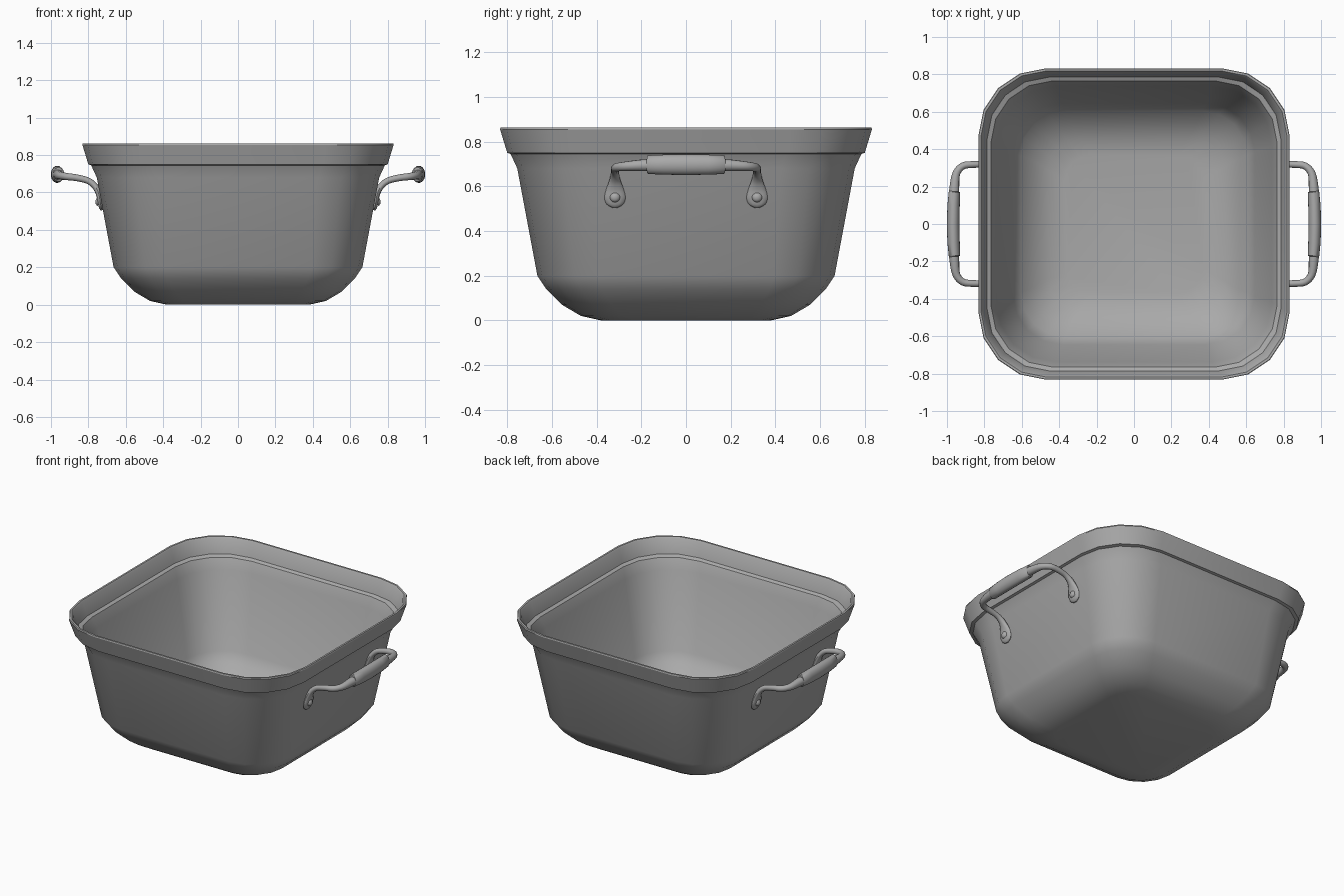
import bpy
import bmesh
from math import sin, cos, pi, radians
from mathutils import Vector

cube = bpy.data.objects.get("Cube")
if cube:
    bpy.data.objects.remove(cube)

metal = bpy.data.materials.new("grey metal")
metal.use_nodes = True
GREY = (0.4, 0.4, 0.4, 1)
metal.diffuse_color = GREY
metal.node_tree.nodes["Principled BSDF"].inputs["Base Color"].default_value = GREY


def loft(name, rings, angle=30, mirror=None):
    """Skin a list of equal rings, cap both ends, shade smooth."""
    bm = bmesh.new()
    loops = [[bm.verts.new(p) for p in ring] for ring in rings]
    n = len(loops[0])
    for a, b in zip(loops, loops[1:]):
        for i in range(n):
            j = (i + 1) % n
            bm.faces.new((a[i], a[j], b[j], b[i]))
    bm.faces.new(loops[0][::-1])
    bm.faces.new(loops[-1])
    bmesh.ops.recalc_face_normals(bm, faces=bm.faces)
    mesh = bpy.data.meshes.new(name)
    bm.to_mesh(mesh)
    bm.free()
    mesh.materials.append(metal)
    obj = bpy.data.objects.new(name, mesh)
    bpy.context.collection.objects.link(obj)
    bpy.ops.object.select_all(action="DESELECT")
    obj.select_set(True)
    bpy.context.view_layer.objects.active = obj
    bpy.ops.object.shade_smooth_by_angle(angle=radians(angle))
    if mirror:
        mod = obj.modifiers.new("mirror", "MIRROR")
        mod.use_axis = mirror
        mod.use_mirror_merge = False
    return obj


def rounded_square(half, radius, z, steps=4):
    c = half - radius
    ring = []
    for q, (sx, sy) in enumerate(((1, 1), (-1, 1), (-1, -1), (1, -1))):
        for k in range(steps + 1):
            t = (q + k / steps) * pi / 2
            ring.append((sx * c + radius * cos(t), sy * c + radius * sin(t), z))
    return ring


# Pot: outside from the base to the rim, then inside down to the floor
outside = [(0.38, 0.15, 0), (0.47, 0.18, 0.02), (0.555, 0.22, 0.07),
           (0.625, 0.25, 0.14), (0.665, 0.27, 0.2), (0.755, 0.33, 0.68),
           (0.785, 0.34, 0.745), (0.80, 0.34, 0.75), (0.832, 0.36, 0.855),
           (0.83, 0.36, 0.863)]
inside = [(0.818, 0.35, 0.863), (0.812, 0.35, 0.855), (0.785, 0.33, 0.765),
          (0.765, 0.33, 0.755), (0.737, 0.32, 0.69), (0.645, 0.26, 0.2),
          (0.605, 0.24, 0.145), (0.54, 0.2, 0.085), (0.46, 0.17, 0.037),
          (0.37, 0.14, 0.02)]
loft("pot_body", [rounded_square(*s) for s in outside + inside])


def smooth_path(points, sub=4):
    """Catmull-Rom resampling of any-length tuples."""
    pts = [points[0]] + points + [points[-1]]
    out = []
    for i in range(1, len(pts) - 2):
        for k in range(sub):
            t = k / sub
            out.append([0.5 * (2 * b + (c - a) * t + (2 * a - 5 * b + 4 * c - d) * t**2
                               + (3 * b - a - 3 * c + d) * t**3)
                        for a, b, c, d in zip(*pts[i - 1:i + 3])])
    return out + [list(points[-1])]


def tube_rings(path, side, n=12):
    """Oval rings along a path of x, y, z, half width, half thickness."""
    rings = []
    for i, p in enumerate(path):
        lo, hi = path[max(i - 1, 0)], path[min(i + 1, len(path) - 1)]
        d = (Vector(hi[:3]) - Vector(lo[:3])).normalized()
        side = (side - d * side.dot(d)).normalized()
        up = d.cross(side)
        rings.append([Vector(p[:3]) + side * cos(2 * pi * k / n) * p[3]
                      + up * sin(2 * pi * k / n) * p[4] for k in range(n)])
    return rings


# Handle arms: flat teardrop pad on the wall that rises into a round bar
arm = [(0.727, 0.318, 0.505, 0.012, 0.006), (0.731, 0.318, 0.52, 0.037, 0.012),
       (0.737, 0.318, 0.55, 0.047, 0.014), (0.744, 0.318, 0.59, 0.038, 0.015),
       (0.762, 0.318, 0.63, 0.024, 0.017), (0.80, 0.318, 0.662, 0.018, 0.017),
       (0.86, 0.318, 0.678, 0.018, 0.018), (0.915, 0.31, 0.685, 0.019, 0.019),
       (0.95, 0.27, 0.69, 0.021, 0.021), (0.96, 0.20, 0.694, 0.026, 0.026),
       (0.962, 0.15, 0.695, 0.028, 0.028)]
loft("handle_arms", tube_rings(smooth_path(arm), Vector((0, 1, 0))), 40,
     (True, True, False))

# Grips: slightly swollen oval sleeves
grip = []
for y, size in ((-0.174, 0.8), (-0.17, 0.9), (-0.1, 0.97), (0, 1),
                (0.1, 0.97), (0.17, 0.9), (0.174, 0.8)):
    grip.append((0.967 - 0.25 * y * y, y, 0.697, 0.034 * size, 0.046 * size))
loft("handle_grips", tube_rings(grip, Vector((1, 0, 0)), 20), 40,
     (True, False, False))

# Rivets: shallow domes on the pads
dome = [(0.745 + 0.017 * sin(a), 0.318, 0.552 + 0.003 * sin(a),
         0.024 * cos(a), 0.024 * cos(a)) for a in (0, 0.4, 0.8, 1.2, 1.5)]
loft("handle_rivets", tube_rings(dome, Vector((0, 1, 0))), 40, (True, True, False))
